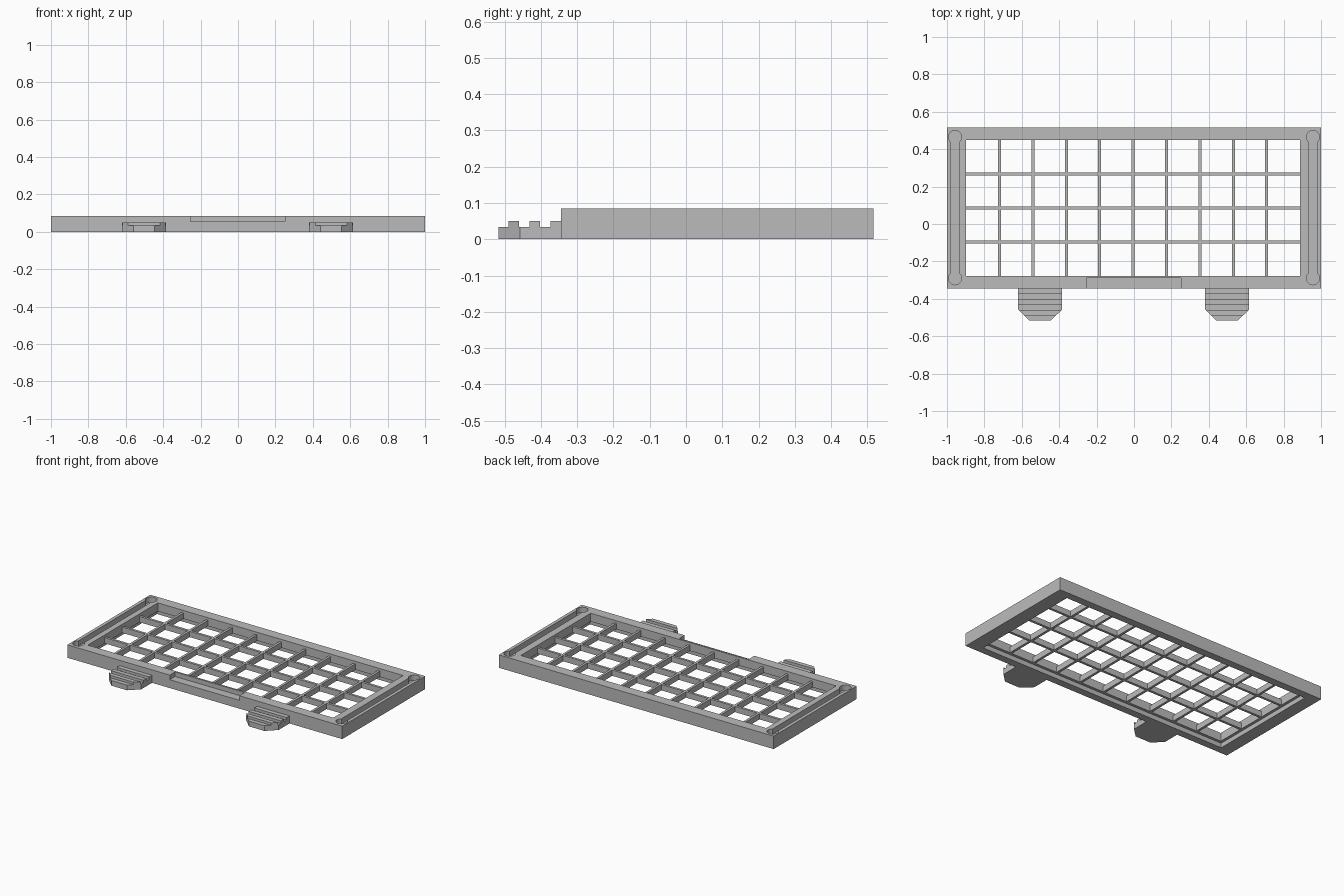
import bpy, bmesh
from math import sin, cos, pi, asin

if "Cube" in bpy.data.objects:
    bpy.data.objects.remove(bpy.data.objects["Cube"], do_unlink=True)

grey = bpy.data.materials.new("plain_grey")
grey.use_nodes = True
COLOR = (0.5, 0.5, 0.5, 1)
grey.diffuse_color = COLOR
grey.node_tree.nodes["Principled BSDF"].inputs["Base Color"].default_value = COLOR


def finish(name, bm):
    bmesh.ops.recalc_face_normals(bm, faces=bm.faces)
    mesh = bpy.data.meshes.new(name)
    bm.to_mesh(mesh)
    bm.free()
    mesh.materials.append(grey)
    obj = bpy.data.objects.new(name, mesh)
    bpy.context.collection.objects.link(obj)
    return obj


def add_prism(bm, points, z0, z1):
    """Extrude a plan outline from z0 to z1."""
    face = bm.faces.new([bm.verts.new((x, y, z0)) for x, y in points])
    top = bmesh.ops.extrude_face_region(bm, geom=[face])["geom"]
    for v in top:
        if isinstance(v, bmesh.types.BMVert):
            v.co.z = z1


def add_box(bm, x0, x1, y0, y1, z0, z1):
    add_prism(bm, [(x0, y0), (x1, y0), (x1, y1), (x0, y1)], z0, z1)


def box(name, *size):
    bm = bmesh.new()
    add_box(bm, *size)
    return finish(name, bm)


def cut(target, cutter):
    cutter.hide_render = True
    mod = target.modifiers.new("cut", "BOOLEAN")
    mod.operation = "DIFFERENCE"
    mod.solver = "EXACT"
    mod.object = cutter
    bpy.context.view_layer.objects.active = target
    bpy.ops.object.modifier_apply(modifier=mod.name)
    bpy.data.objects.remove(cutter, do_unlink=True)


FRONT, BACK, TOP = -0.345, 0.517, 0.085
X0, X1, Y0, Y1 = -0.898, 0.888, -0.278, 0.449    # opening
LEDGE, BAR_LOW, BAR_TOP, BAR = 0.018, 0.03, 0.068, 0.008

# Frame with a stepped opening and a shallow front notch
frame = box("frame", -1, 1, FRONT, BACK, 0, TOP)
cut(frame, box("opening_cutter", X0, X1, Y0, Y1, -0.1, 0.2))
cut(frame, box("recess_cutter", X0 - LEDGE, X1 + LEDGE, Y0 - LEDGE, Y1 + LEDGE,
               -0.1, BAR_LOW))
cut(frame, box("notch_cutter", -0.255, 0.252, FRONT - 0.1, -0.29, 0.055, 0.2))

# Channels with round ends along both short sides
RADIUS, HALF, LOW, HIGH = 0.035, 0.021, -0.29, 0.465
gap = asin(HALF / RADIUS)
STEPS = 24
for cx in (-0.957, 0.957):
    outline = []
    for cy, start in ((HIGH, -pi / 2 + gap), (LOW, pi / 2 + gap)):
        for i in range(STEPS + 1):
            a = start + (2 * pi - 2 * gap) * i / STEPS
            outline.append((cx + RADIUS * cos(a), cy + RADIUS * sin(a)))
    bm = bmesh.new()
    add_prism(bm, outline, 0.05, 0.2)
    cut(frame, finish("channel_cutter", bm))

# Lattice of thin bars
COLS, ROWS = 10, 4
bm = bmesh.new()
for i in range(1, COLS):
    x = X0 + (X1 - X0) * i / COLS
    add_box(bm, x - BAR, x + BAR, Y0, Y1, BAR_LOW, BAR_TOP)
for j in range(1, ROWS):
    y = Y0 + (Y1 - Y0) * j / ROWS
    add_box(bm, X0, X1, y - BAR, y + BAR, BAR_LOW, BAR_TOP)
finish("lattice", bm)

# Ribbed finger tabs with chamfered ends
TIP, BEND, WIDE, NARROW = -0.517, -0.457, 0.118, 0.056
for side, cx in (("right", -0.502), ("left", 0.498)):
    bm = bmesh.new()
    add_prism(bm, [(cx - WIDE, FRONT), (cx - WIDE, BEND), (cx - NARROW, TIP),
                   (cx + NARROW, TIP), (cx + WIDE, BEND), (cx + WIDE, FRONT)], 0, 0.05)
    tab = finish("tab_" + side, bm)
    for y0, y1 in ((-0.6, -0.489), (-0.46, -0.432), (-0.403, -0.374)):
        cut(tab, box("groove_cutter", cx - 0.2, cx + 0.2, y0, y1, 0.034, 0.2))
